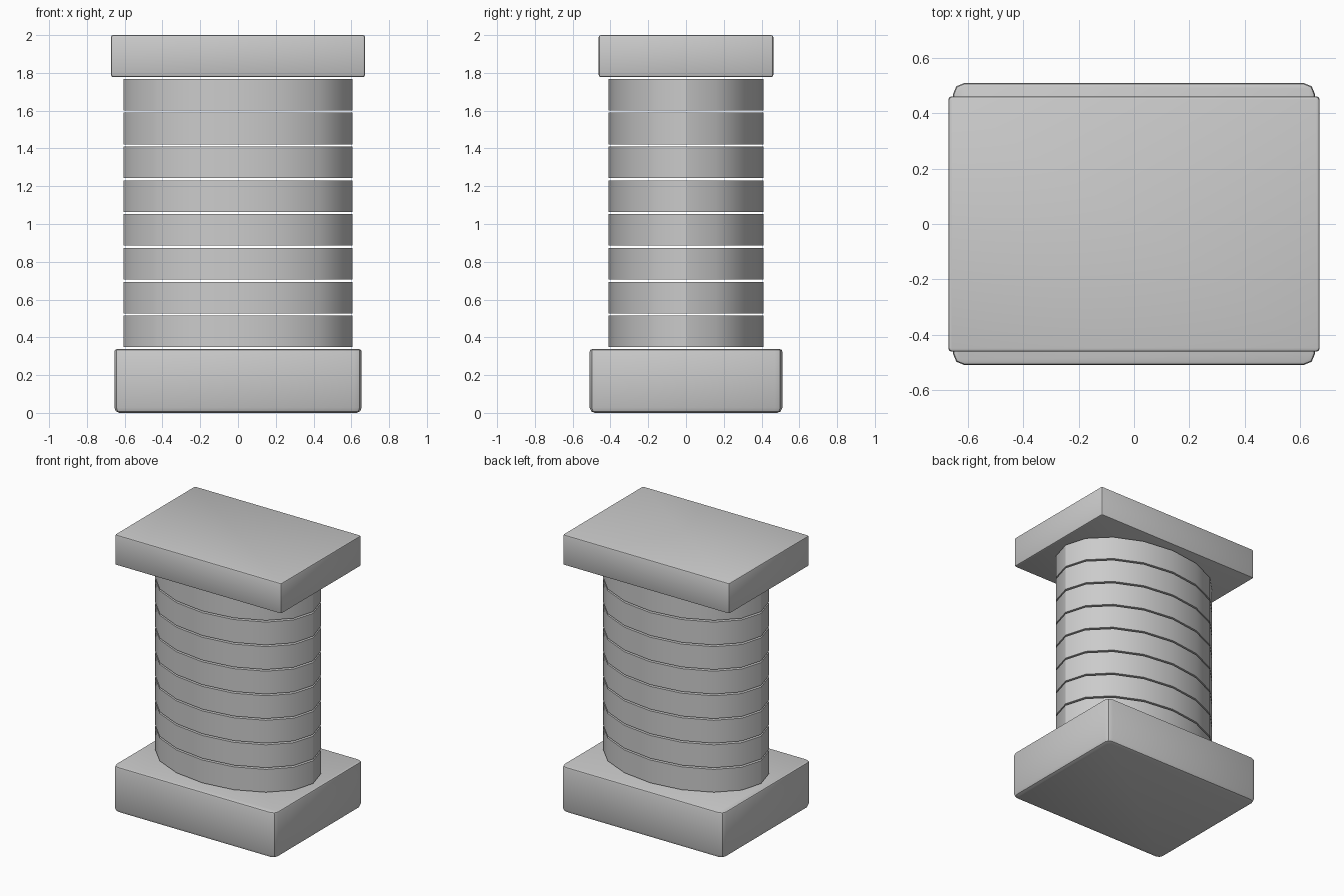
import bpy, bmesh, math

if "Cube" in bpy.data.objects:
    bpy.data.objects.remove(bpy.data.objects["Cube"], do_unlink=True)

# Single plain colour
grey = bpy.data.materials.new("plain_grey")
grey.use_nodes = True
colour = (0.6, 0.6, 0.6, 1)
grey.diffuse_color = colour
grey.node_tree.nodes["Principled BSDF"].inputs["Base Color"].default_value = colour


def finish(bm, name):
    mesh = bpy.data.meshes.new(name)
    bm.to_mesh(mesh)
    bm.free()
    mesh.materials.append(grey)
    obj = bpy.data.objects.new(name, mesh)
    bpy.context.collection.objects.link(obj)
    bpy.ops.object.select_all(action='DESELECT')
    bpy.context.view_layer.objects.active = obj
    obj.select_set(True)
    bpy.ops.object.shade_smooth_by_angle(angle=math.radians(30))
    return obj


def bevel_where(bm, test, width):
    edges = [e for e in bm.edges if test(*[v.co for v in e.verts])]
    bmesh.ops.bevel(bm, geom=edges, offset=width, segments=2, profile=0.5,
                    affect='EDGES', clamp_overlap=True)


def slab(name, half_x, half_y, low, high, side, top, bottom):
    """Block with separate bevels on its upright, top and bottom edges."""
    bm = bmesh.new()
    bmesh.ops.create_cube(bm, size=2)
    for v in bm.verts:
        v.co = (v.co.x * half_x, v.co.y * half_y, high if v.co.z > 0 else low)
    bevel_where(bm, lambda a, b: abs(a.z - b.z) > 0.1, side)
    bevel_where(bm, lambda a, b: min(a.z, b.z) > high - 1e-4, top)
    bevel_where(bm, lambda a, b: max(a.z, b.z) < low + 1e-4, bottom)
    return finish(bm, name)


slab("base_block", 0.655, 0.51, 0.0, 0.337, 0.04, 0.012, 0.028)
slab("top_plate", 0.672, 0.462, 1.778, 2.0, 0.012, 0.01, 0.01)

# Stack of separate oval discs with narrow open gaps
PITCH, HEIGHT, START = 0.179, 0.167, 0.348
for i in range(8):
    bm = bmesh.new()
    bmesh.ops.create_cone(bm, cap_ends=True, segments=16,
                          radius1=1, radius2=1, depth=HEIGHT)
    for v in bm.verts:
        v.co = (v.co.x * 0.605, v.co.y * 0.41,
                v.co.z + START + i * PITCH + HEIGHT / 2)
    finish(bm, f"column_disc_{i + 1}")
